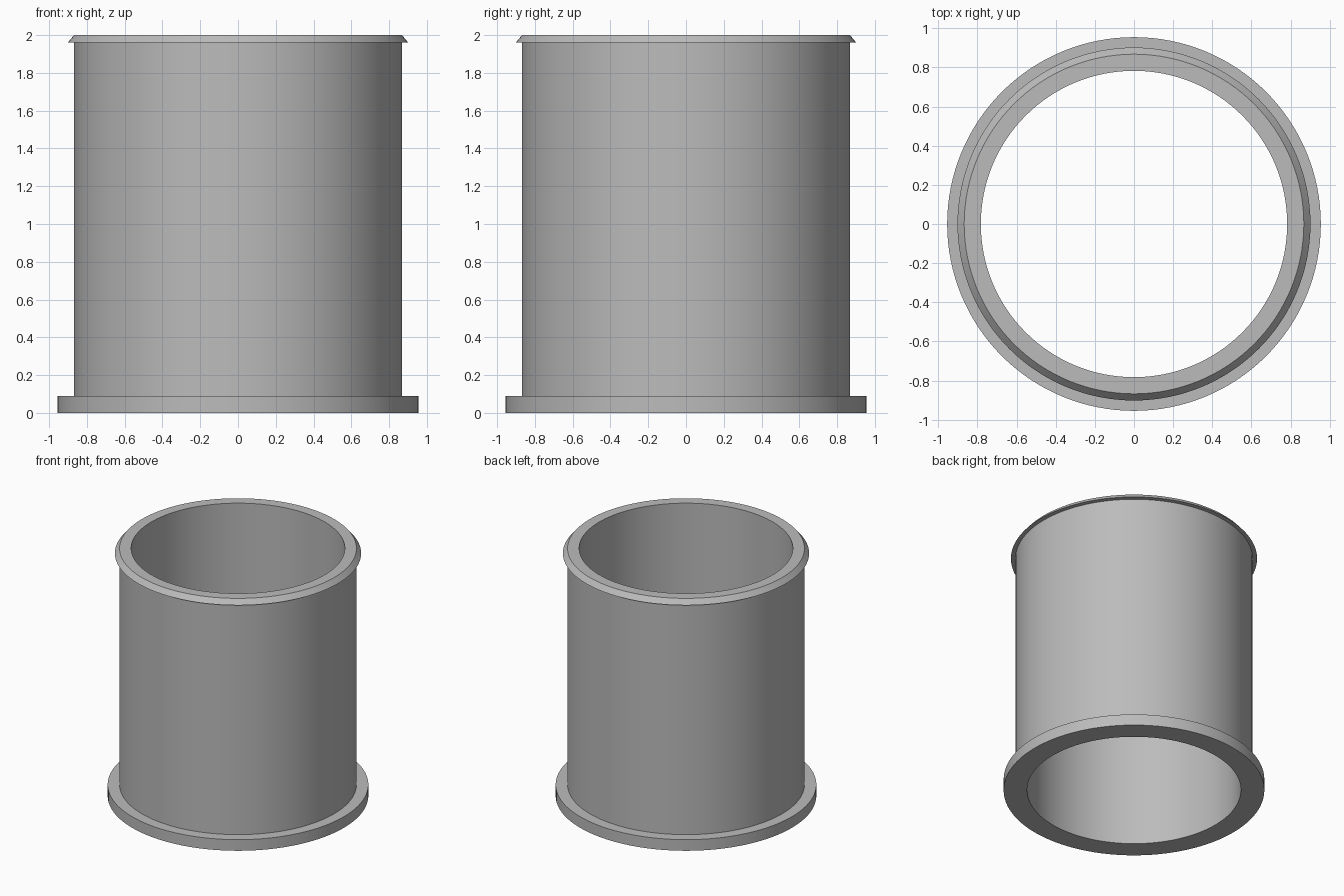
import bpy
import bmesh
import math
from mathutils import Matrix

cube = bpy.data.objects.get("Cube")
if cube:
    bpy.data.objects.remove(cube, do_unlink=True)

SEGMENTS = 128
BORE = 0.783
WALL = 0.868
FLANGE = 0.955
LIP = 0.902

# Plain grey plastic
grey = bpy.data.materials.new("grey")
grey.use_nodes = True
colour = (0.5, 0.5, 0.5, 1)
grey.diffuse_color = colour
grey.node_tree.nodes["Principled BSDF"].inputs["Base Color"].default_value = colour


def lathe(name, profile):
    """Revolve a closed (radius, height) profile around z."""
    bm = bmesh.new()
    rings = []
    for i in range(SEGMENTS):
        turn = Matrix.Rotation(math.tau * i / SEGMENTS, 3, "Z")
        rings.append([bm.verts.new(turn.col[0] * r + turn.col[2] * z)
                      for r, z in profile])
    for i, ring in enumerate(rings):
        following = rings[(i + 1) % SEGMENTS]
        for j in range(len(profile)):
            k = (j + 1) % len(profile)
            bm.faces.new((ring[j], following[j], following[k], ring[k]))
    bmesh.ops.recalc_face_normals(bm, faces=bm.faces)
    mesh = bpy.data.meshes.new(name)
    bm.to_mesh(mesh)
    bm.free()
    mesh.materials.append(grey)
    obj = bpy.data.objects.new(name, mesh)
    bpy.context.collection.objects.link(obj)
    bpy.ops.object.select_all(action="DESELECT")
    obj.select_set(True)
    bpy.context.view_layer.objects.active = obj
    bpy.ops.object.shade_smooth_by_angle(angle=math.radians(30))
    return obj


# Hollow sleeve with a square bottom flange and a bevelled snap lip at the top
lathe("flanged_sleeve", [
    (BORE, 0), (FLANGE, 0), (FLANGE, 0.09), (WALL, 0.09),
    (WALL, 1.96), (LIP, 1.96), (WALL, 2), (BORE, 2),
])
